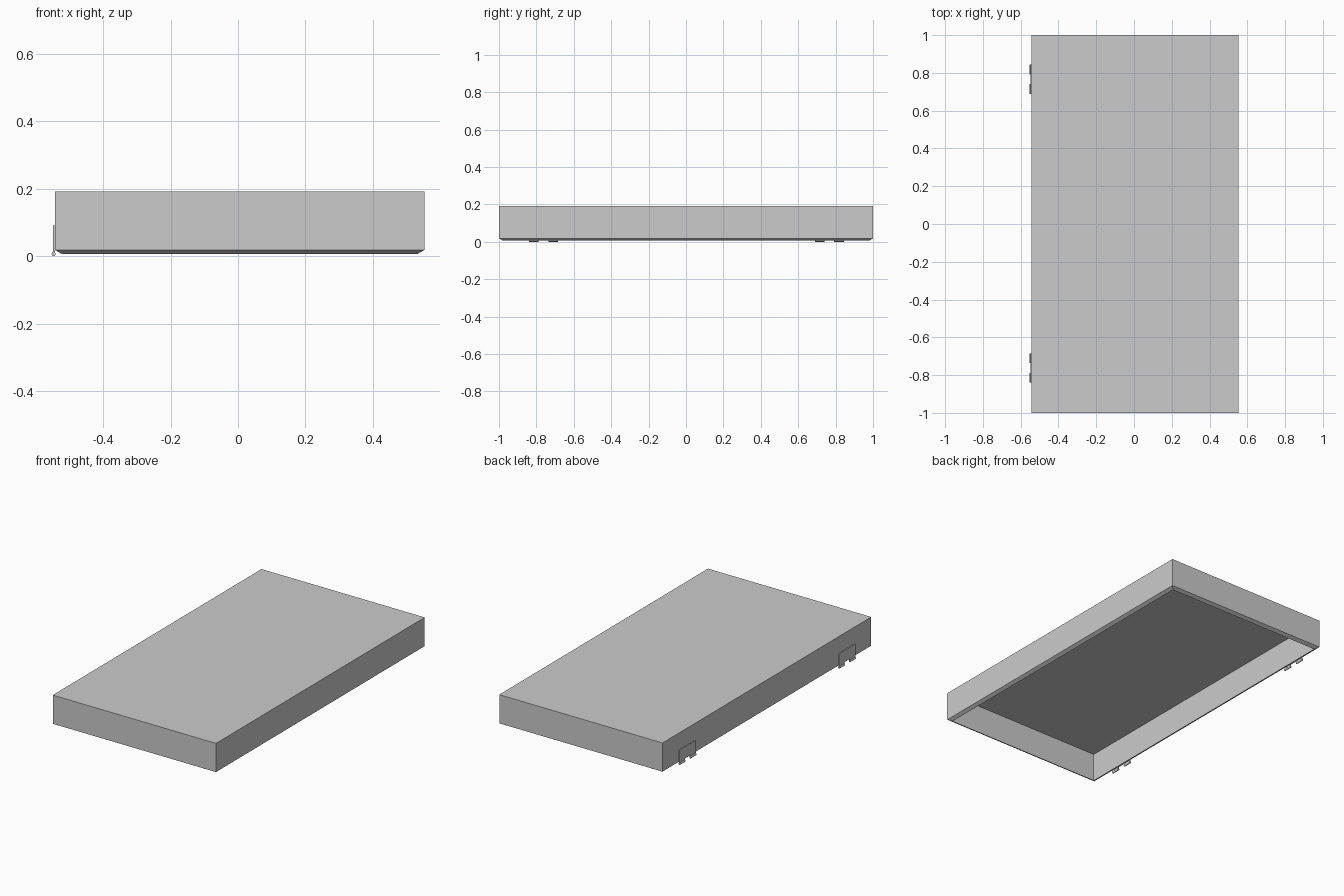
import bpy, bmesh, math
from mathutils import Matrix

if "Cube" in bpy.data.objects:
    bpy.data.objects.remove(bpy.data.objects["Cube"])

X0, X1, Y = -0.5425, 0.5525, 1.0
WALL = 0.021


def finish(bm, name):
    bmesh.ops.recalc_face_normals(bm, faces=bm.faces[:])
    me = bpy.data.meshes.new(name)
    bm.to_mesh(me)
    bm.free()
    ob = bpy.data.objects.new(name, me)
    bpy.context.collection.objects.link(ob)
    return ob


# hollow lid, open below: (inset, z) from top, down the outside, up the inside
bm = bmesh.new()
rings = []
for d, z in [(0, 0.192), (0, 0.018), (WALL, 0.006), (WALL, 0.178)]:
    rings.append([bm.verts.new(p) for p in (
        (X0 + d, -Y + d, z), (X1 - d, -Y + d, z),
        (X1 - d, Y - d, z), (X0 + d, Y - d, z))])
for a, b in zip(rings, rings[1:]):
    for i in range(4):
        j = (i + 1) % 4
        bm.faces.new((a[i], a[j], b[j], b[i]))
bm.faces.new(rings[0])
bm.faces.new(rings[-1])
finish(bm, "lid_shell")


# hinge leaf: notched plate on the left side with two knuckles below
def hinge(name, yc):
    bm = bmesh.new()
    w, k = 0.0775, 0.026
    profile = [(-w, 0.09), (w, 0.09), (w, 0.006), (k, 0.006),
               (k, 0.02), (-k, 0.02), (-k, 0.006), (-w, 0.006)]
    face = bm.faces.new([bm.verts.new((X0, yc + y, z)) for y, z in profile])
    ext = bmesh.ops.extrude_face_region(bm, geom=[face])
    bmesh.ops.translate(bm, vec=(-0.0055, 0, 0),
                        verts=[g for g in ext["geom"] if isinstance(g, bmesh.types.BMVert)])
    for s in (-1, 1):
        m = (Matrix.Translation((-0.5465, yc + s * (w + k) / 2, 0.006))
             @ Matrix.Rotation(math.pi / 2, 4, "X"))
        bmesh.ops.create_cone(bm, cap_ends=True, segments=16, radius1=0.006,
                              radius2=0.006, depth=w - k, matrix=m)
    ob = finish(bm, name)
    bpy.ops.object.select_all(action="DESELECT")
    ob.select_set(True)
    bpy.context.view_layer.objects.active = ob
    bpy.ops.object.shade_smooth_by_angle(angle=math.radians(30))


hinge("hinge_back", 0.766)
hinge("hinge_front", -0.762)
